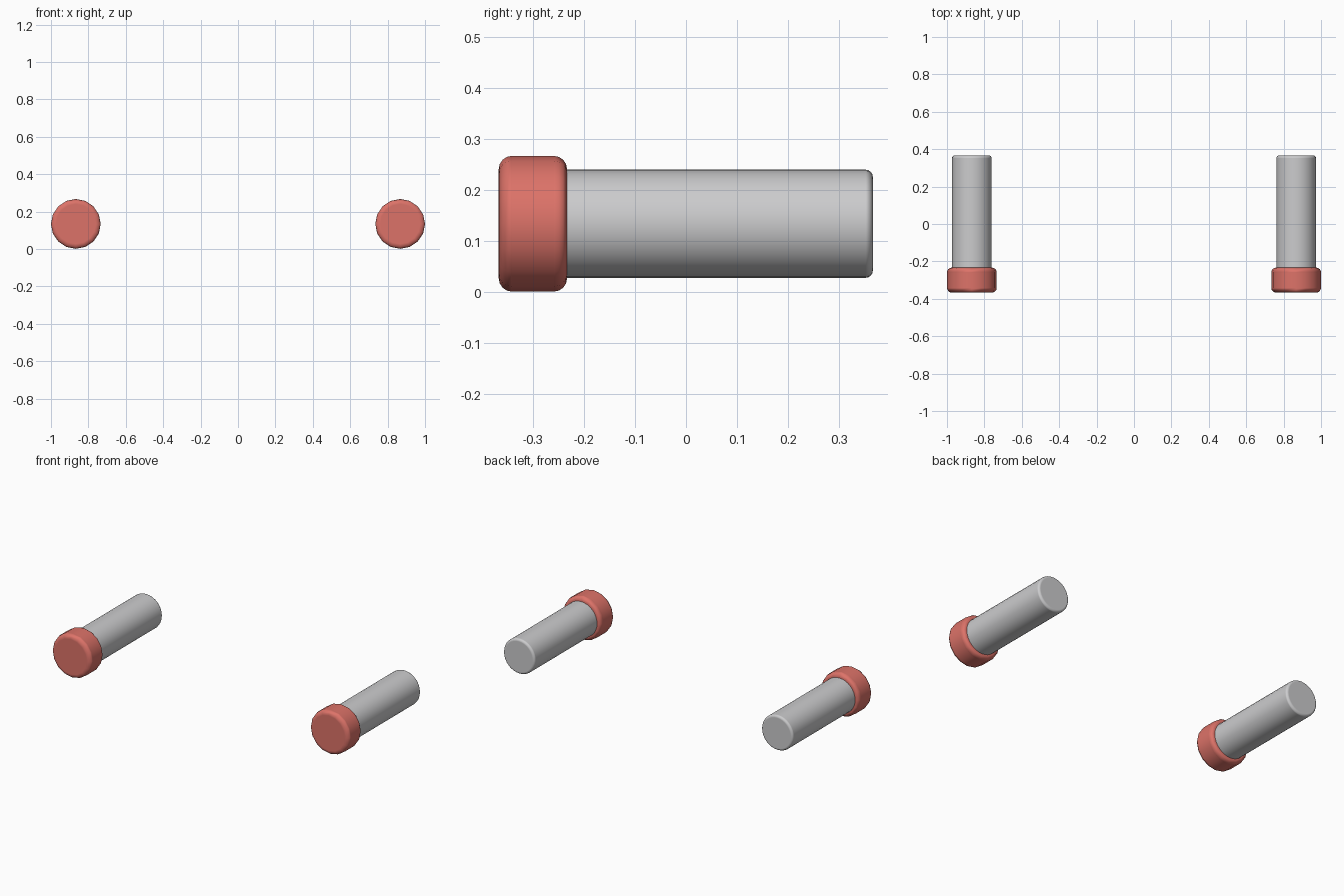
import bpy
import math

if "Cube" in bpy.data.objects:
    bpy.data.objects.remove(bpy.data.objects["Cube"], do_unlink=True)


def make_material(name, colour):
    mat = bpy.data.materials.new(name)
    mat.use_nodes = True
    mat.diffuse_color = colour
    mat.node_tree.nodes["Principled BSDF"].inputs["Base Color"].default_value = colour
    return mat


def rounded_cylinder(name, x, y_front, y_back, radius, sides, bevel, mat):
    """Cylinder lying along y with rounded rims."""
    bpy.ops.mesh.primitive_cylinder_add(
        vertices=sides, radius=radius, depth=y_back - y_front,
        location=(x, (y_front + y_back) / 2, AXIS_HEIGHT),
        rotation=(math.pi / 2, 0, 0))
    obj = bpy.context.object
    obj.name = name
    obj.data.materials.append(mat)
    bpy.ops.object.shade_smooth()
    rim = obj.modifiers.new("rounded_rims", "BEVEL")
    rim.width = bevel
    rim.segments = 4
    rim.limit_method = "ANGLE"
    rim.angle_limit = math.radians(40)
    rim.harden_normals = True
    return obj


AXIS_HEIGHT = 0.134
AXIS_OFFSET = 0.867
CAP_RADIUS = 0.133

red = make_material("coral_red", (0.72, 0.17, 0.14, 1))
grey = make_material("light_grey", (0.6, 0.6, 0.61, 1))

# A matching pin on each side: a wide red cap in front of a grey shaft
for side, x in (("left", AXIS_OFFSET), ("right", -AXIS_OFFSET)):
    rounded_cylinder(side + "_cap", x, -0.367, -0.233, CAP_RADIUS, 16, 0.026, red)
    rounded_cylinder(side + "_shaft", x, -0.3, 0.366, 0.106, 32, 0.014, grey)
